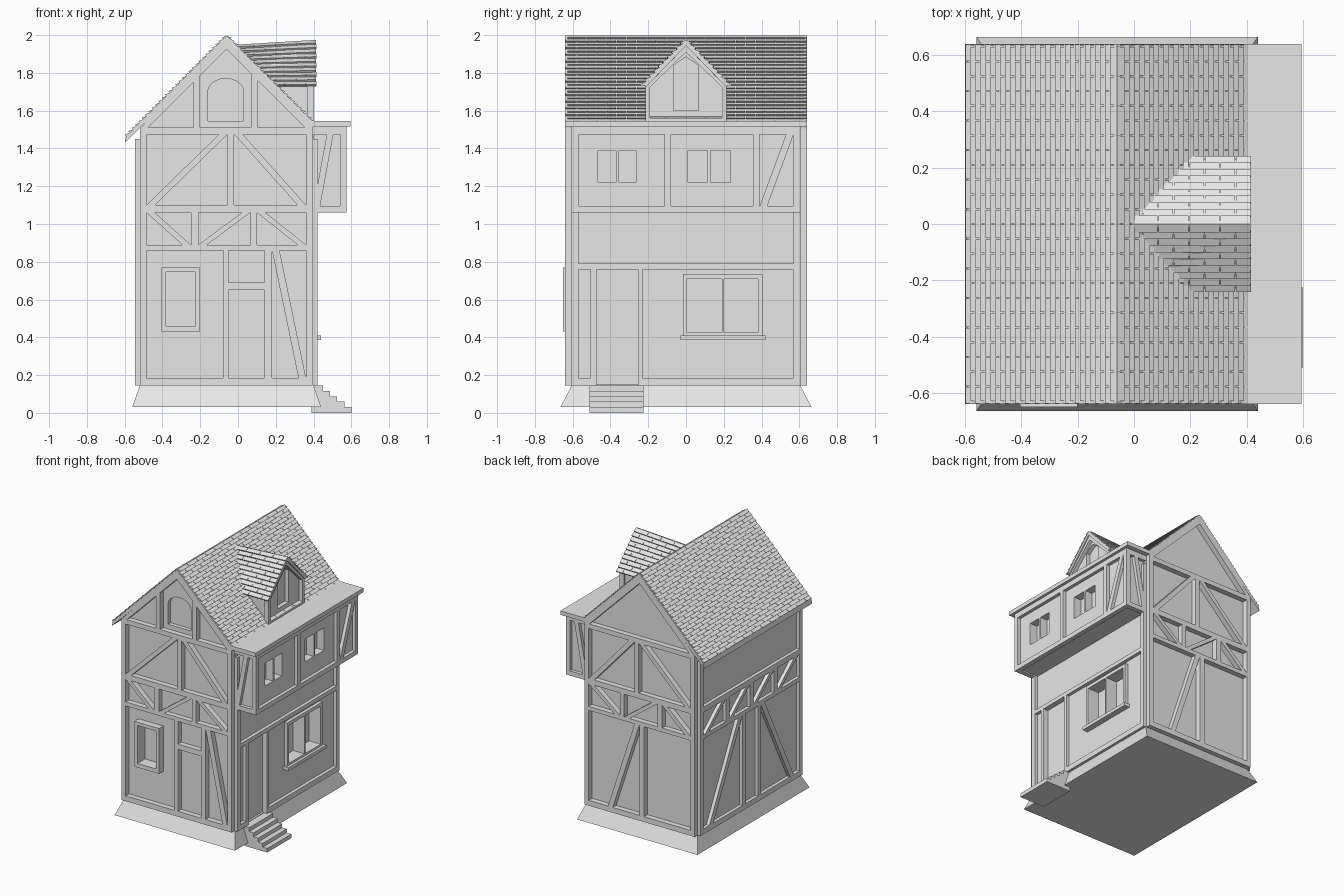
import bpy, bmesh, math

mat = bpy.data.materials.new("plain grey")
mat.diffuse_color = (0.8, 0.8, 0.8, 1)

# wall planes: (u, v, outward depth) -> xyz
front = lambda u, v, d: (u, -0.60 - d, v)
back = lambda u, v, d: (u, 0.60 + d, v)
right = lambda u, v, d: (0.395 + d, u, v)
left = lambda u, v, d: (-0.52 - d, u, v)
jetty = lambda u, v, d: (0.55 + d, u, v)
jetty_front = lambda u, v, d: (u, -0.58 - d, v)
jetty_back = lambda u, v, d: (u, 0.58 + d, v)
dormer = lambda u, v, d: (0.375 + d, u, v)
along_y = lambda u, v, d: (u, d, v)
along_x = lambda u, v, d: (d, u, v)


def make(name, pieces, warp=None):
    """One object from prisms: (profile points, mapping, start, end)."""
    bm = bmesh.new()
    for pts, f, d0, d1 in pieces:
        a = [bm.verts.new(f(u, v, d0)) for u, v in pts]
        b = [bm.verts.new(f(u, v, d1)) for u, v in pts]
        bm.faces.new(a)
        bm.faces.new(b[::-1])
        for i in range(len(pts)):
            j = (i + 1) % len(pts)
            bm.faces.new((a[j], a[i], b[i], b[j]))
    if warp:
        for v in bm.verts:
            v.co.z += warp(v.co)
    bmesh.ops.recalc_face_normals(bm, faces=bm.faces)
    me = bpy.data.meshes.new(name)
    bm.to_mesh(me)
    bm.free()
    me.materials.append(mat)
    ob = bpy.data.objects.new(name, me)
    bpy.context.collection.objects.link(ob)
    return ob


def box(u0, v0, u1, v1):
    return [(u0, v0), (u1, v0), (u1, v1), (u0, v1)]


def brace(a, v0, b, v1, w=0.04):
    """Slanted timber from bottom a to top b, kept inside the panel."""
    s = w if b > a else -w
    return [(a, v0), (a + s, v0), (b, v1), (b - s, v1)]


def arch(u0, u1, v0, spring, top):
    c, r = (u0 + u1) / 2, (u1 - u0) / 2
    return [(u0, v0), (u1, v0)] + [
        (c + r * math.cos(math.pi * i / 10), spring + (top - spring) * math.sin(math.pi * i / 10))
        for i in range(11)]


def cut(ob, pieces):
    cutter = make("cutter", pieces)
    m = ob.modifiers.new("recess", 'BOOLEAN')
    m.operation, m.solver, m.object = 'DIFFERENCE', 'EXACT', cutter
    bpy.context.view_layer.objects.active = ob
    bpy.ops.object.modifier_apply(modifier=m.name)
    bpy.data.objects.remove(cutter)


def timbers(name, plane, depth, shapes):
    return make(name, [(s, plane, -0.01, depth) for s in shapes])


# plinth
plinth = make("plinth", [(box(-0.56, -0.665, 0.44, 0.665), lambda u, v, d: (u, v, d), 0.03, 0.145)])
for v in plinth.data.vertices:
    if v.co.z > 0.1:
        v.co.x = -0.52 if v.co.x < 0 else 0.40
        v.co.y = math.copysign(0.605, v.co.y)

# entrance steps
prof = [(0.39, 0), (0.60, 0)]
for i in range(5):
    prof += [(0.60 - 0.0375 * i, 0.03 + 0.029 * i), (0.60 - 0.0375 * (i + 1), 0.03 + 0.029 * i)]
prof[-1] = (0.39, 0.146)
make("entrance_steps", [(prof, along_y, -0.51, -0.225)])

# house body with window recesses
body = make("house_body", [([(-0.52, 0.14), (0.395, 0.14), (0.395, 1.51), (-0.06, 1.965), (-0.52, 1.505)],
                            along_y, -0.60, 0.60)])
cut(body, [(box(0.005, 0.425, 0.19, 0.71), right, -0.07, 0.05),
           (box(0.20, 0.425, 0.38, 0.71), right, -0.07, 0.05),
           (box(-0.475, 0.15, -0.255, 0.76), right, -0.015, 0.05),
           (box(-0.38, 0.46, -0.225, 0.745), front, -0.04, 0.05),
           (arch(-0.16, 0.03, 1.545, 1.70, 1.77), front, -0.03, 0.05)])

# shared front and back frame
gable = [[(-0.52, 1.505), (-0.48, 1.505), (-0.06, 1.925), (-0.06, 1.965)],
         [(0.395, 1.51), (0.355, 1.51), (-0.06, 1.925), (-0.06, 1.965)]]
ends = [box(-0.52, 0.145, -0.485, 1.51), box(0.36, 0.145, 0.395, 1.51),
        box(-0.485, 0.145, 0.36, 0.185), box(-0.485, 0.86, 0.36, 0.89),
        box(-0.485, 1.06, 0.36, 1.10), box(-0.485, 1.475, 0.36, 1.51),
        box(-0.25, 0.89, -0.21, 1.06), box(0.065, 0.89, 0.10, 1.06),
        box(-0.055, 1.10, -0.02, 1.475),
        brace(-0.485, 1.10, -0.055, 1.475, 0.045), brace(0.36, 1.10, -0.02, 1.475, 0.045)] + gable
timbers("front_timber_frame", front, 0.04, ends + [
    box(-0.08, 0.185, -0.05, 0.86), box(0.14, 0.185, 0.18, 0.86), box(-0.05, 0.65, 0.14, 0.69),
    brace(0.36, 0.185, 0.18, 0.86), brace(-0.25, 0.89, -0.485, 1.06, 0.045),
    brace(-0.21, 0.89, 0.065, 1.06, 0.045), brace(0.36, 0.89, 0.10, 1.06, 0.045),
    [(-0.235, 1.51), (-0.20, 1.51), (-0.20, 1.80), (-0.235, 1.765)],
    [(0.07, 1.51), (0.105, 1.51), (0.105, 1.775), (0.07, 1.81)]])
timbers("back_timber_frame", back, 0.04, ends + [
    box(-0.10, 0.185, -0.06, 0.86), brace(0.20, 0.185, -0.06, 0.86),
    brace(-0.485, 0.89, -0.25, 1.06, 0.045), brace(0.065, 0.89, -0.21, 1.06, 0.045),
    brace(0.10, 0.89, 0.36, 1.06, 0.045)])
timbers("front_window_frame", front, 0.05, [
    box(-0.405, 0.43, -0.38, 0.77), box(-0.225, 0.43, -0.20, 0.77),
    box(-0.38, 0.43, -0.225, 0.46), box(-0.38, 0.745, -0.225, 0.77)])

# right side frame, window and sill
corner = [box(-0.605, 0.145, -0.57, 1.45), box(0.57, 0.145, 0.605, 1.45)]
timbers("right_timber_frame", right, 0.025, corner + [
    box(-0.57, 0.76, 0.57, 0.79), box(-0.505, 0.145, -0.475, 0.76), box(-0.255, 0.145, -0.23, 0.76),
    box(-0.23, 0.145, 0.57, 0.185), box(-0.57, 0.145, -0.505, 0.185)])
timbers("right_window_frame", right, 0.025, [
    box(-0.015, 0.41, 0.005, 0.735), box(0.38, 0.41, 0.405, 0.735), box(0.005, 0.71, 0.38, 0.735),
    box(0.005, 0.41, 0.38, 0.425), box(0.19, 0.425, 0.20, 0.71)])
timbers("right_window_sill", right, 0.045, [box(-0.03, 0.385, 0.42, 0.41)])

# left side frame
shapes = corner + [box(-0.57, 0.145, 0.57, 0.185), box(-0.57, 0.86, 0.57, 0.89), box(-0.57, 1.06, 0.57, 1.10),
                   box(-0.11, 0.185, -0.075, 0.86), box(0.075, 0.185, 0.11, 0.86),
                   brace(0.50, 0.185, 0.11, 0.86, 0.045), brace(-0.50, 0.185, -0.11, 0.86, 0.045)]
for i in range(4):
    y = 0.57 - 0.285 * i
    shapes.append(brace(y - 0.02, 0.89, y - 0.265, 1.06, 0.045))
    if i:
        shapes.append(box(y - 0.02, 0.89, y + 0.02, 1.06))
timbers("left_timber_frame", left, 0.025, shapes)

# overhanging upper bay
bay = make("upper_bay", [(box(0.38, 1.07, 0.55, 1.52), along_y, -0.58, 0.58)])
cut(bay, [(box(a, 1.22, b, 1.39), jetty, -0.06, 0.05) for a, b in
          ((-0.465, -0.37), (-0.355, -0.265), (0.01, 0.115), (0.13, 0.235))])
timbers("bay_timber_frame", jetty, 0.025, [
    box(-0.605, 1.06, 0.605, 1.095), box(-0.605, 1.475, 0.605, 1.515),
    box(-0.605, 1.095, -0.57, 1.475), box(0.57, 1.095, 0.605, 1.475),
    box(-0.115, 1.095, -0.08, 1.475), box(0.355, 1.095, 0.39, 1.475),
    brace(0.39, 1.095, 0.57, 1.475)])
for name, plane in (("bay_front_frame", jetty_front), ("bay_back_frame", jetty_back)):
    timbers(name, plane, 0.025, [box(0.39, 1.06, 0.55, 1.095), box(0.39, 1.475, 0.55, 1.515),
                                 box(0.38, 1.095, 0.40, 1.475), brace(0.40, 1.095, 0.505, 1.475, 0.035)])
make("bay_roof_slab", [(box(0.385, 1.515, 0.595, 1.545), along_y, -0.64, 0.64)])

# main roof: deck and staggered shingles
make("roof_deck", [([(-0.06, 1.998), (-0.592, 1.466), (-0.60, 1.43), (-0.06, 1.955), (0.395, 1.505), (0.40, 1.538)],
                    along_y, -0.64, 0.64)])
tiles = []
for sg, rows in ((-1, 30), (1, 26)):
    for i in range(rows):
        a, b = 0.0177 * i, 0.0177 * (i + 1)
        wedge = [(-0.06 + sg * a, 1.997 - a), (-0.06 + sg * b, 1.997 - b), (-0.06 + sg * (b + 0.008), 2.004 - b)]
        y = -0.63 - 0.0525 * (i % 2)
        while y < 0.63:
            tiles.append((wedge, along_y, max(y + 0.002, -0.638), min(y + 0.103, 0.638)))
            y += 0.105
make("roof_shingles", tiles)

# dormer body, trim and roof
dorm = make("dormer_body", [([(-0.205, 1.50), (0.205, 1.50), (0.205, 1.74), (0, 1.94), (-0.205, 1.74)],
                             along_x, 0.0, 0.375)])
cut(dorm, [([(-0.065, 1.60), (0.065, 1.60), (0.065, 1.84), (0, 1.885), (-0.065, 1.84)], dormer, -0.03, 0.05)])
trim = [box(-0.215, 1.545, 0.215, 1.56)]
for s in (-1, 1):
    trim += [box(s * 0.215, 1.545, s * 0.19, 1.75),
             [(s * 0.215, 1.735), (0, 1.945), (0, 1.91), (s * 0.19, 1.725)]]
timbers("dormer_timber_frame", dormer, 0.028, trim)

deck, tiles = [], []
k = 0.225 / 0.24
for s in (-1, 1):
    deck.append(([(0, 1.95), (s * 0.23, 1.95 - 0.23 * k), (s * 0.21, 1.725), (0, 1.92)], along_x, 0.0, 0.412))
    for i in range(10):
        a, b = 0.0235 * i, 0.0235 * (i + 1)
        wedge = [(s * a, 1.95 - a * k), (s * b, 1.95 - b * k), (s * (b + 0.007), 1.96 - b * k)]
        x = 0.415 - 0.055 * (i % 2)
        if i % 2:
            tiles.append((wedge, along_x, x + 0.002, 0.415))
        while x > a - 0.03:
            tiles.append((wedge, along_x, max(x - 0.108, a - 0.05), x - 0.001))
            x -= 0.11
lift = lambda c: 0.06 * c.x * max(0, 1 - abs(c.y) / 0.24)
make("dormer_roof_deck", deck, lift)
make("dormer_shingles", tiles, lift)
